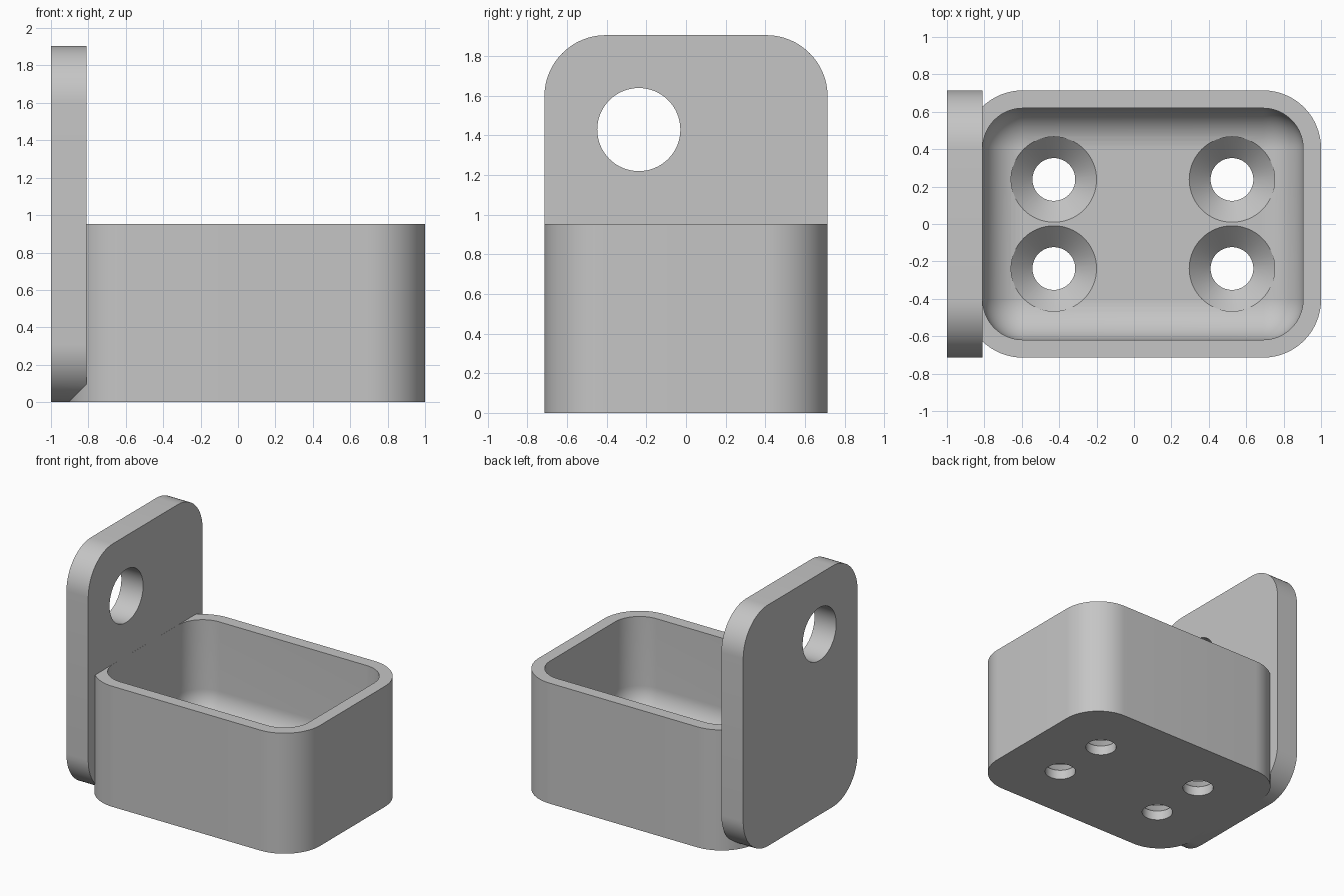
import bpy, bmesh, math

if "Cube" in bpy.data.objects:
    bpy.data.objects.remove(bpy.data.objects["Cube"])

U = 2 / 21            # wall thickness, the base unit of the design
R = 3.25 * U          # outer corner radius
N = 16                # segments per rounded corner

grey = bpy.data.materials.new("light_grey")
grey.diffuse_color = (0.56, 0.56, 0.56, 1)
grey.use_nodes = True
grey.node_tree.nodes["Principled BSDF"].inputs["Base Color"].default_value = grey.diffuse_color


def rounded(cx, cy, hx, hy, r, z):
    """Ring of points round a rounded rectangle (a circle if hx = hy = r)."""
    pts = []
    for k, (sx, sy) in enumerate(((1, 1), (-1, 1), (-1, -1), (1, -1))):
        for i in range(N + 1):
            a = math.pi / 2 * (k + i / N)
            pts.append((cx + sx * (hx - r) + r * math.cos(a),
                        cy + sy * (hy - r) + r * math.sin(a), z))
    return pts


def loft(name, rings, along_x=False):
    """Closed solid through a stack of rings; along_x turns the stack sideways."""
    bm = bmesh.new()
    loops = []
    for ring in rings:
        loops.append([bm.verts.new((z, x, y) if along_x else (x, y, z)) for x, y, z in ring])
    n = len(loops[0])
    for a, b in zip(loops, loops[1:]):
        for i in range(n):
            j = (i + 1) % n
            bm.faces.new((a[i], a[j], b[j], b[i]))
    bm.faces.new(loops[0][::-1])
    bm.faces.new(loops[-1])
    bmesh.ops.remove_doubles(bm, verts=bm.verts, dist=1e-5)
    bmesh.ops.recalc_face_normals(bm, faces=bm.faces)
    me = bpy.data.meshes.new(name)
    bm.to_mesh(me)
    bm.free()
    me.materials.append(grey)
    ob = bpy.data.objects.new(name, me)
    bpy.context.collection.objects.link(ob)
    return ob


def combine(ob, other, op):
    """Apply a boolean and remove the helper."""
    mod = ob.modifiers.new(op, 'BOOLEAN')
    mod.operation, mod.object, mod.solver = op, other, 'EXACT'
    bpy.context.view_layer.objects.active = ob
    bpy.ops.object.modifier_apply(modifier=mod.name)
    bpy.data.objects.remove(other)


# Tray body, running halfway into the back plate
left, right = -9.5 * U, 10.5 * U
mid, half = (left + right) / 2, (right - left) / 2
tray = loft("bracket_tray", [rounded(mid, 0, half, 7.5 * U, R, z) for z in (0, 10 * U)])

# Upright mounting plate with rounded corners
plate = loft("plate", [rounded(0, 10 * U, 7.5 * U, 10 * U, R, x)
                       for x in (-10.5 * U, -8.5 * U)], True)
combine(tray, plate, 'UNION')

# Cavity with a filleted floor
r = R - U
floor = 2 * U
rings = []
for i in range(N + 1):
    a = math.pi / 2 * i / N
    d = min(r * (1 - math.sin(a)), r - 0.002)
    rings.append(rounded(mid, 0, half - U - 0.0005 - d, 6.5 * U - d, r - d,
                         floor + r * (1 - math.cos(a))))
rings.append(rounded(mid, 0, half - U - 0.0005, 6.5 * U, r, 11 * U))
combine(tray, loft("cavity", rings), 'DIFFERENCE')

# Four countersunk screw holes in the floor
for x in (-4.5 * U, 5.5 * U):
    for y in (-2.5 * U, 2.5 * U):
        steps = ((1.2, -1), (1.2, 0.8), (2.4, 2), (2.4, 4))
        hole = loft("screw_hole", [rounded(x, y, s * U, s * U, s * U, z * U) for s, z in steps])
        combine(tray, hole, 'DIFFERENCE')

# Large hole through the plate
big = 2.2 * U
hole = loft("plate_hole", [rounded(-2.5 * U, 15 * U, big, big, big, x) for x in (-1.2, -0.7)], True)
combine(tray, hole, 'DIFFERENCE')

# Smooth curved surfaces, keep sharp edges
bpy.ops.object.select_all(action='DESELECT')
tray.select_set(True)
bpy.context.view_layer.objects.active = tray
bpy.ops.object.shade_smooth_by_angle(angle=math.radians(25))
